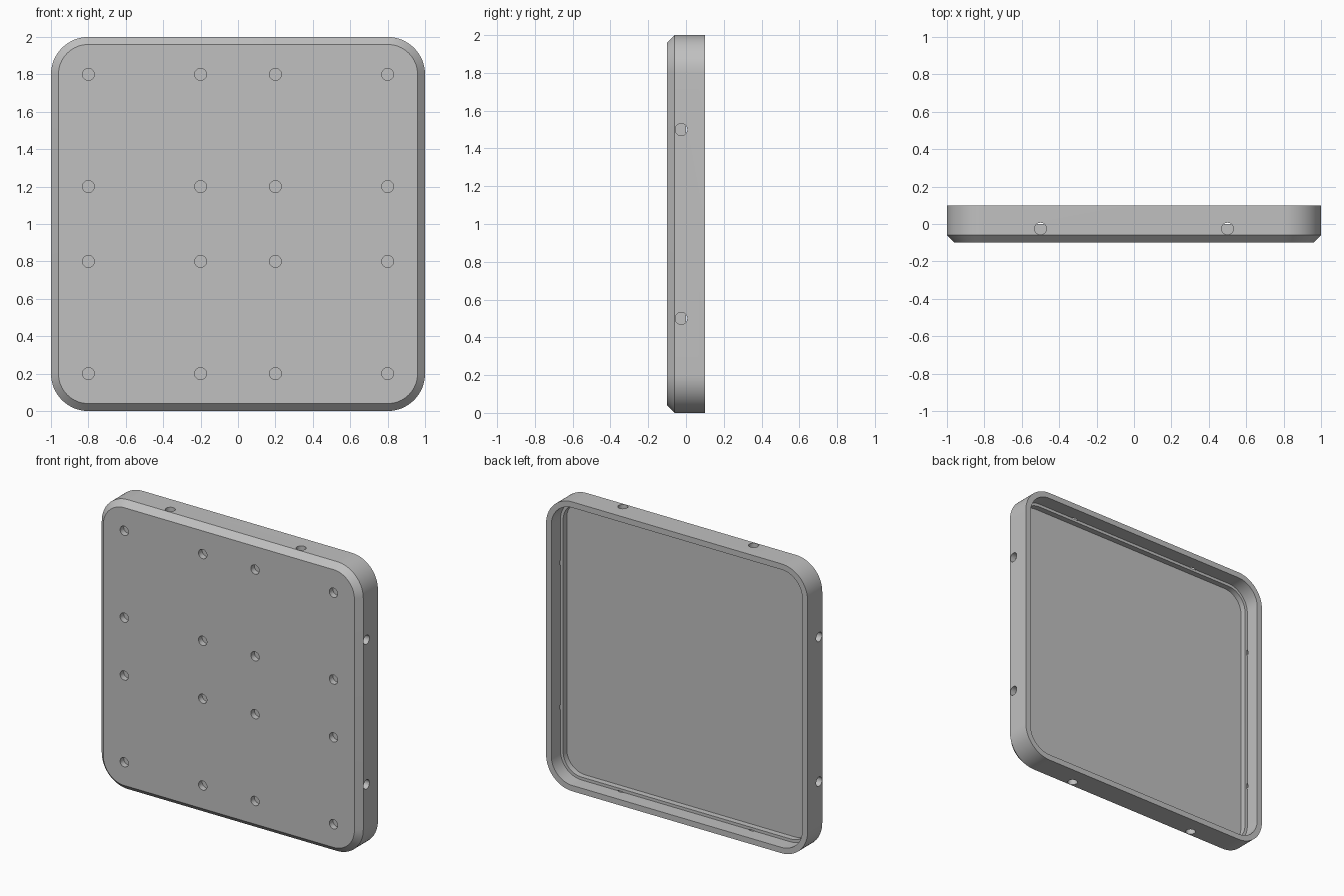
import bpy, bmesh
from math import cos, sin, pi
from mathutils import Matrix, Vector

cube = bpy.data.objects.get("Cube")
if cube:
    bpy.data.objects.remove(cube, do_unlink=True)

HALF, CORNER, STEPS = 1.0, 0.2, 16

grey = bpy.data.materials.new("plain_grey")
grey.use_nodes = True
colour = (0.53, 0.53, 0.53, 1)
grey.diffuse_color = colour
grey.node_tree.nodes["Principled BSDF"].inputs["Base Color"].default_value = colour


def new_object(name, bm):
    mesh = bpy.data.meshes.new(name)
    bm.to_mesh(mesh)
    bm.free()
    ob = bpy.data.objects.new(name, mesh)
    bpy.context.collection.objects.link(ob)
    mesh.materials.append(grey)
    return ob


def rounded_loop(bm, inset, y):
    """Ring of vertices around a rounded square, shrunk by inset."""
    centre, radius = HALF - CORNER, CORNER - inset
    verts = []
    for quarter, (sx, sz) in enumerate([(1, 1), (-1, 1), (-1, -1), (1, -1)]):
        for i in range(STEPS + 1):
            a = (quarter + i / STEPS) * pi / 2
            verts.append(bm.verts.new((sx * centre + radius * cos(a), y,
                                       HALF + sz * centre + radius * sin(a))))
    return verts


# Tray: chamfered front, outer wall, rim, recessed ledge, floor
profile = [(0.04, -0.1), (0, -0.06), (0, 0.1), (0.04, 0.1),
           (0.04, 0), (0.06, 0), (0.06, -0.04)]
bm = bmesh.new()
loops = [rounded_loop(bm, inset, y) for inset, y in profile]
bm.faces.new(loops[0])
bm.faces.new(loops[-1])
for a, b in zip(loops, loops[1:]):
    for i in range(len(a)):
        j = (i + 1) % len(a)
        bm.faces.new((a[i], a[j], b[j], b[i]))
bmesh.ops.recalc_face_normals(bm, faces=bm.faces)
tray = new_object("tray", bm)

# Hole cutters
bm = bmesh.new()


def drill(point, axis, radius, depth):
    turn = Vector(axis).to_track_quat('Z', 'Y').to_matrix().to_4x4()
    bmesh.ops.create_cone(bm, cap_ends=True, segments=32, radius1=radius,
                          radius2=radius, depth=2 * depth,
                          matrix=Matrix.Translation(point) @ turn)


# Grid of blind holes in the front
for x in (-0.8, -0.2, 0.2, 0.8):
    for z in (-0.8, -0.2, 0.2, 0.8):
        drill((x, -0.1, HALF + z), (0, 1, 0), 0.032, 0.04)

# Two blind holes in each of the four edges
for side in (-1, 1):
    for offset in (-0.5, 0.5):
        drill((side, -0.025, HALF + offset), (1, 0, 0), 0.032, 0.042)
        drill((offset, -0.025, HALF + side), (0, 0, 1), 0.032, 0.042)
cutter = new_object("hole_cutter", bm)
cutter.hide_render = True

cut = tray.modifiers.new("holes", 'BOOLEAN')
cut.operation = 'DIFFERENCE'
cut.solver = 'EXACT'
cut.object = cutter
bpy.ops.object.select_all(action='DESELECT')
bpy.context.view_layer.objects.active = tray
tray.select_set(True)
bpy.ops.object.modifier_apply(modifier=cut.name)
bpy.data.objects.remove(cutter, do_unlink=True)
bpy.ops.object.shade_smooth_by_angle(angle=pi / 6)
